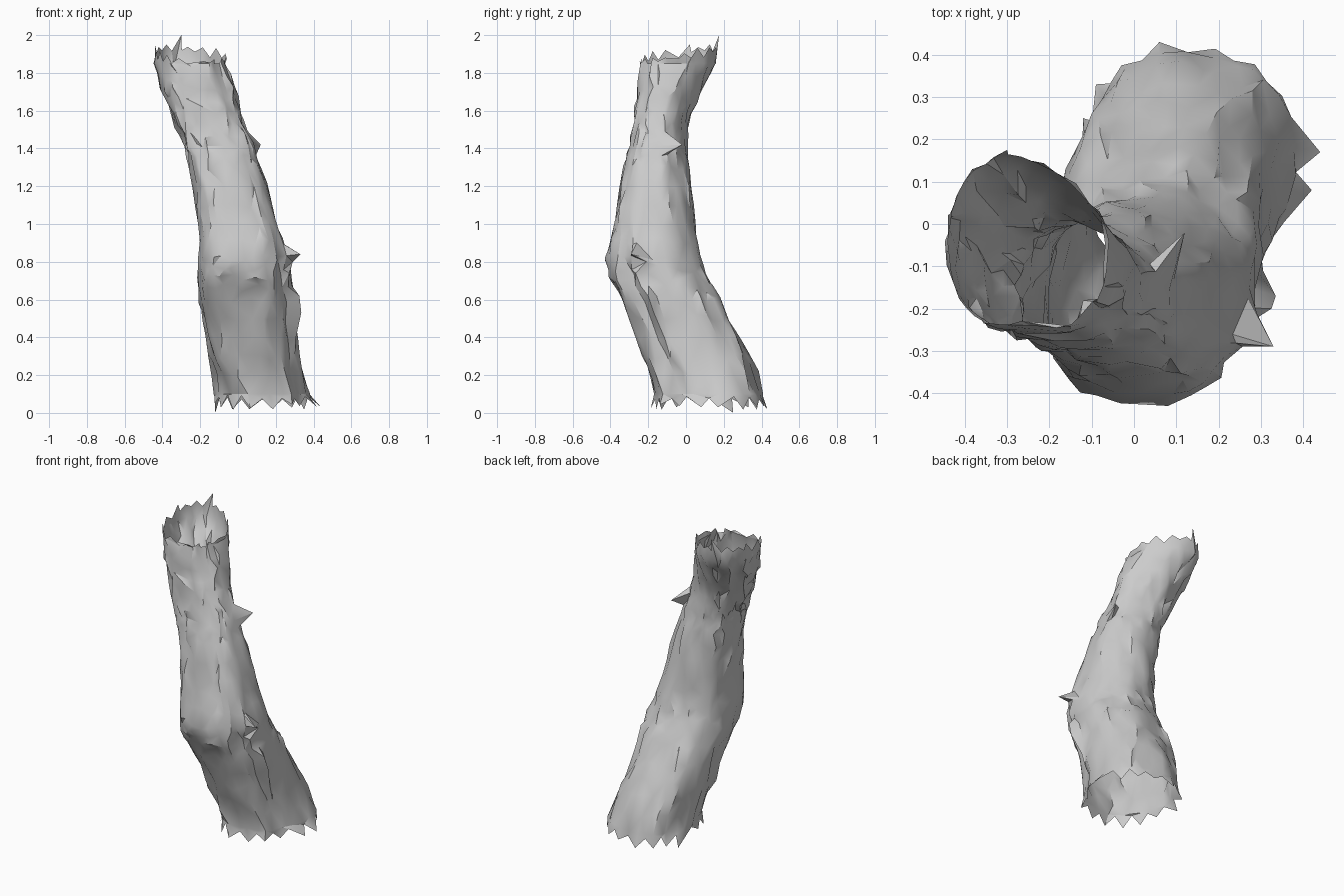
import bpy, bmesh, math, random
from mathutils import Vector, noise

if "Cube" in bpy.data.objects:
    bpy.data.objects.remove(bpy.data.objects["Cube"])

random.seed(7)
SEGS = 32

# Trunk silhouette: z, left x, right x, front y, back y
PROFILE = [
    (0.10, -0.12, 0.375, -0.16, 0.405),
    (0.20, -0.13, 0.345, -0.19, 0.375),
    (0.40, -0.17, 0.32, -0.26, 0.28),
    (0.60, -0.205, 0.30, -0.34, 0.18),
    (0.72, -0.21, 0.28, -0.395, 0.11),
    (0.82, -0.21, 0.265, -0.42, 0.07),
    (1.00, -0.215, 0.21, -0.385, 0.05),
    (1.20, -0.23, 0.155, -0.345, 0.02),
    (1.41, -0.28, 0.085, -0.30, 0.00),
    (1.47, -0.305, 0.05, -0.29, 0.005),
    (1.60, -0.36, 0.01, -0.27, 0.03),
    (1.72, -0.405, -0.025, -0.255, 0.085),
    (1.85, -0.435, -0.065, -0.24, 0.16),
]
# Broken branch stubs, bark spurs and end splinters
SPURS = [
    (0.33, -0.29, 0.84), (0.29, -0.21, 0.80), (0.335, -0.17, 0.53),
    (0.325, -0.20, 0.62), (0.30, -0.08, 0.38), (-0.15, -0.26, 0.57),
    (-0.27, -0.17, 1.45), (0.125, -0.09, 1.425), (0.12, -0.02, 1.42),
    (-0.20, -0.02, 1.20), (-0.44, 0.02, 1.95), (-0.30, 0.175, 2.0),
    (0.44, 0.17, 0.03), (0.42, 0.08, 0.03), (0.06, 0.43, 0.02),
    (-0.12, 0.25, 0.0), (-0.09, 0.33, 0.03), (0.08, -0.43, 0.82),
    (-0.12, -0.18, 1.80),
]


def section(z):
    """Interpolated silhouette at height z."""
    z = min(max(z, PROFILE[0][0]), PROFILE[-1][0])
    for a, b in zip(PROFILE, PROFILE[1:]):
        if z <= b[0]:
            t = (z - a[0]) / (b[0] - a[0])
            return [p + (q - p) * t for p, q in zip(a[1:], b[1:])]


def bark_point(angle, z, spread=1.0):
    """Point on the lumpy bark: boxy at the front, tapered at the back near the top."""
    left, right, front, back = section(z)
    c, s = math.cos(angle), math.sin(angle)
    h = min(z / 1.9, 1)
    power = 2.2 + 0.9 * h if s < 0 else 2.35 - 0.6 * h
    px = math.copysign(abs(c) ** (2 / power), c)
    py = math.copysign(abs(s) ** (2 / power), s)
    # back ridge drifts left toward the top
    px -= 0.25 * h * h * max(0, s) ** 2
    lump = 1 + 0.08 * noise.noise(Vector((c * 2.2, s * 2.2, z * 3.5)))
    # long groove down the lower right front
    if z < 0.8:
        lump -= 0.09 * math.exp(-((angle - math.radians(322)) / 0.16) ** 2)
    k = lump * spread
    return Vector(((left + right) / 2 + px * k * (right - left) / 2,
                   (front + back) / 2 + py * k * (back - front) / 2, z))


# Ring heights, with a jagged ring at either end
heights = sorted({p[0] for p in PROFILE} |
                 {0.30, 0.5, 0.66, 0.77, 0.91, 1.1, 1.3, 1.36, 1.53, 1.66, 1.78})
bm = bmesh.new()
rings = []
for k in range(-1, len(heights) + 1):
    ring = []
    for i in range(SEGS):
        a = math.tau * i / SEGS
        if k == -1:                      # splintered bottom
            z = random.uniform(0.015, 0.05) if i % 2 else random.uniform(0.07, 0.095)
            co = bark_point(a, z, 1.06 if i % 2 else 1.01)
        elif k == len(heights):          # splintered top, notched at the front right
            base = 1.895 + 0.035 * math.sin(a) - 0.015 * math.cos(a)
            z = base + (random.uniform(0.0, 0.03) if i % 2 else random.uniform(-0.035, 0.0))
            co = bark_point(a, z)
        else:
            co = bark_point(a + random.uniform(-0.06, 0.06) if i else 0, heights[k])
            if 0 < k < len(heights) - 1:
                co.z += random.uniform(-0.022, 0.022)
            co.x += random.uniform(-0.009, 0.009)
            co.y += random.uniform(-0.009, 0.009)
        ring.append(bm.verts.new(co))
    rings.append(ring)

for lo, hi in zip(rings, rings[1:]):
    for i in range(SEGS):
        j = (i + 1) % SEGS
        bm.faces.new((lo[i], lo[j], hi[j], hi[i]))

# Pull the nearest bark vertex out to each spur tip
for tip in map(Vector, SPURS):
    min(bm.verts, key=lambda v: (v.co - tip).length).co = tip

bmesh.ops.triangulate(bm, faces=bm.faces[:])
mesh = bpy.data.meshes.new("hollow_trunk")
bm.to_mesh(mesh)
bm.free()
trunk = bpy.data.objects.new("hollow_trunk", mesh)
bpy.context.collection.objects.link(trunk)
bpy.context.view_layer.objects.active = trunk
trunk.select_set(True)
bpy.ops.object.shade_smooth_by_angle(angle=math.radians(32))
